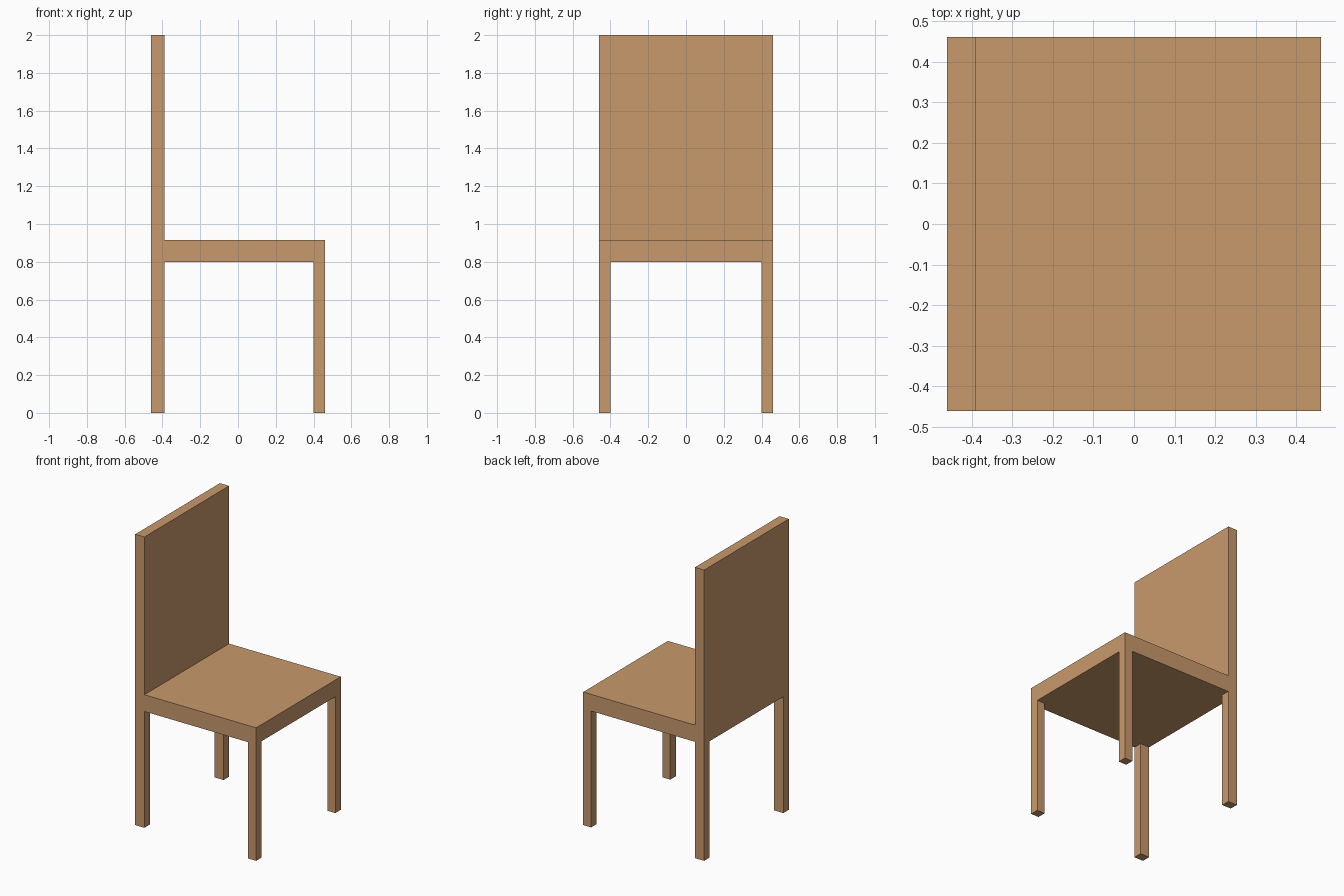
import bpy
import bmesh
from mathutils import Vector

if "Cube" in bpy.data.objects:
    bpy.data.objects.remove(bpy.data.objects["Cube"])

wood = bpy.data.materials.new("wood")
wood.diffuse_color = (0.58, 0.32, 0.15, 1)
wood.use_nodes = True
wood.node_tree.nodes["Principled BSDF"].inputs["Base Color"].default_value = wood.diffuse_color

HALF = 0.46        # half width and half depth of the chair
BACK_X = -0.39     # front face of the backrest and back legs
SEAT_Z = 0.80      # underside of the seat
LEG = 0.06         # leg thickness


def box(name, low, high):
    """Flat-faced box between two opposite corners."""
    low, high = Vector(low), Vector(high)
    bm = bmesh.new()
    bmesh.ops.create_cube(bm, size=1)
    bmesh.ops.scale(bm, vec=high - low, verts=bm.verts)
    mesh = bpy.data.meshes.new(name)
    bm.to_mesh(mesh)
    bm.free()
    mesh.materials.append(wood)
    obj = bpy.data.objects.new(name, mesh)
    obj.location = (low + high) / 2
    bpy.context.collection.objects.link(obj)
    return obj


# Seat slab, meeting the backrest
box("seat", (BACK_X, -HALF, SEAT_Z), (HALF, HALF, 0.915))

# Backrest panel, rising from the seat underside
box("backrest", (-HALF, -HALF, SEAT_Z), (BACK_X, HALF, 2.0))

# Legs flush with the outer corners; the chair faces +x
for side, y in (("right", -HALF), ("left", HALF - LEG)):
    box(f"front_leg_{side}", (HALF - LEG, y, 0), (HALF, y + LEG, SEAT_Z))
    box(f"back_leg_{side}", (-HALF, y, 0), (BACK_X, y + LEG, SEAT_Z))
